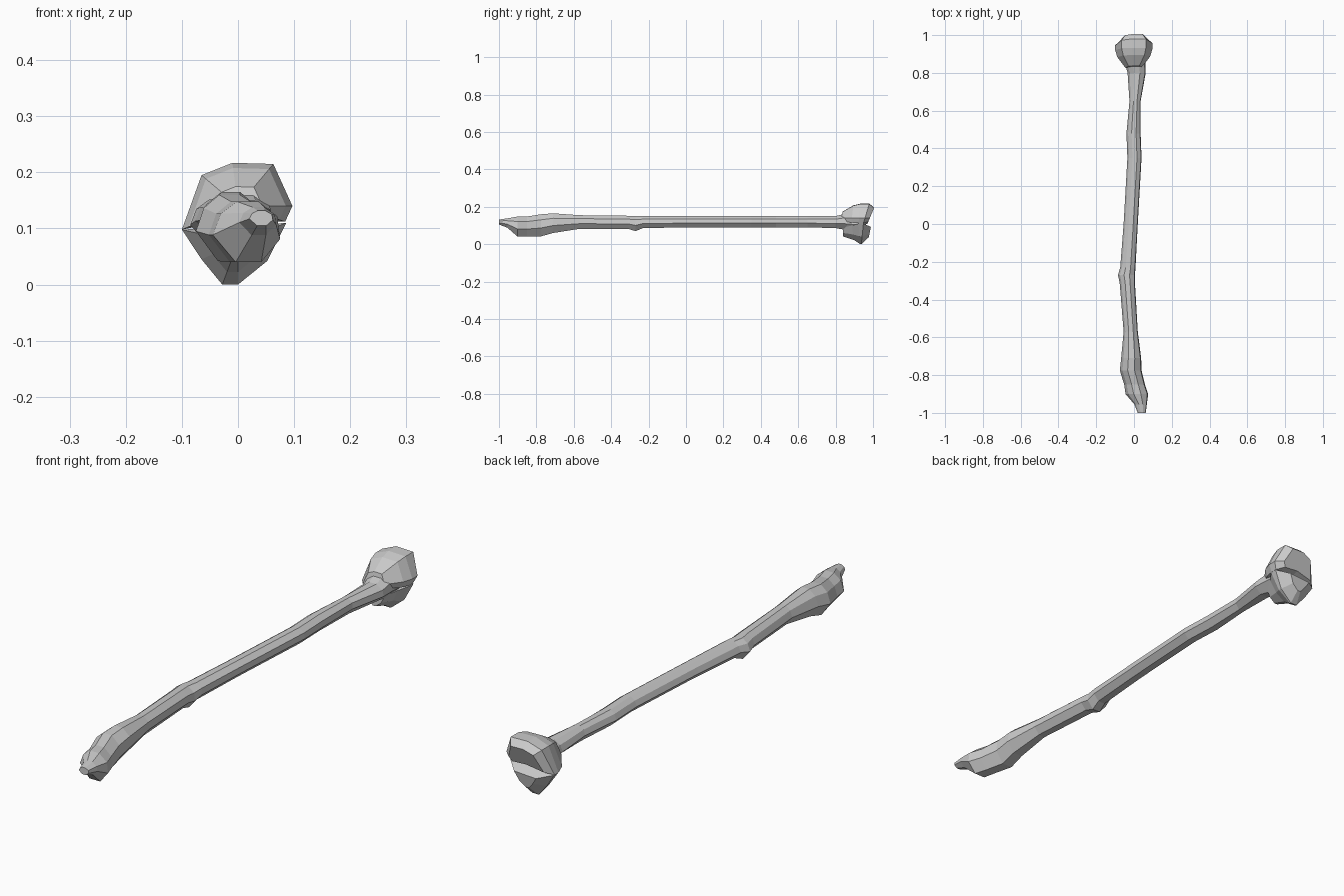
import bpy, bmesh


def loft(name, rings):
    """Skin a list of equal-length point rings and cap both ends."""
    bm = bmesh.new()
    vr = [[bm.verts.new(p) for p in r] for r in rings]
    n = len(vr[0])
    for a, b in zip(vr, vr[1:]):
        for i in range(n):
            j = (i + 1) % n
            bm.faces.new((a[i], a[j], b[j], b[i]))
    bm.faces.new(vr[0])
    bm.faces.new(vr[-1][::-1])
    bmesh.ops.recalc_face_normals(bm, faces=bm.faces)
    me = bpy.data.meshes.new(name)
    bm.to_mesh(me)
    bm.free()
    ob = bpy.data.objects.new(name, me)
    bpy.context.collection.objects.link(ob)
    return ob


# Unit cross-section of the shaft (u across, v up, both 0..1)
SECTION = [(0, .45), (.12, .8), (.36, 1), (.68, 1),
           (.96, .75), (1, .38), (.72, 0), (.34, 0)]

# Shaft with narrow near end: y, left, right, bottom, top
STATIONS = [
    (-1.0, .020, .062, .105, .132),
    (-.955, .002, .068, .088, .138),
    (-.90, -.045, .075, .040, .148),
    (-.85, -.052, .058, .040, .148),
    (-.775, -.075, .040, .042, .160),
    (-.71, -.068, .038, .060, .165),
    (-.57, -.055, .020, .082, .155),
    (-.31, -.076, .005, .082, .152),
    (-.27, -.085, .005, .070, .151),
    (-.23, -.073, .008, .086, .150),
    (0, -.055, .020, .090, .150),
    (.35, -.035, .040, .090, .150),
    (.48, -.040, .035, .089, .150),
    (.65, -.024, .035, .090, .150),
    (.80, -.034, .062, .086, .150),
    (.86, -.050, .060, .075, .165),
    (.93, -.045, .060, .065, .165),
]
loft("bone_shaft", [[(l + u * (r - l), y, b + v * (t - b)) for u, v in SECTION]
                    for y, l, r, b, t in STATIONS])


def knob(name, outline, centre, steps):
    """Loft a front outline along y, scaled about its centre."""
    cx, cz = centre
    loft(name, [[(cx + (x - cx) * s, y + lean * (z - cz), cz + (z - cz) * s)
                 for x, z in outline] for y, s, lean in steps])


# Upper knuckle of the far joint
knob("upper_knuckle",
     [(-.1, .098), (-.065, .195), (-.01, .217), (.063, .215),
      (.097, .14), (.084, .112), (0, .118)],
     (0, .14), [(.83, .45, .1), (.887, .88, .1), (.925, 1, .1), (.957, 1, .3), (.983, .72, .3)])

# Lower knuckle, tapering downward
knob("lower_knuckle",
     [(-.1, .098), (-.065, .045), (-.028, 0), (0, 0),
      (.052, .042), (.086, .11), (0, .104)],
     (0, .075), [(.84, .45, 0), (.89, .7, -.1), (.925, 1, -.1), (.945, 1, .1), (.985, .5, .1)])
